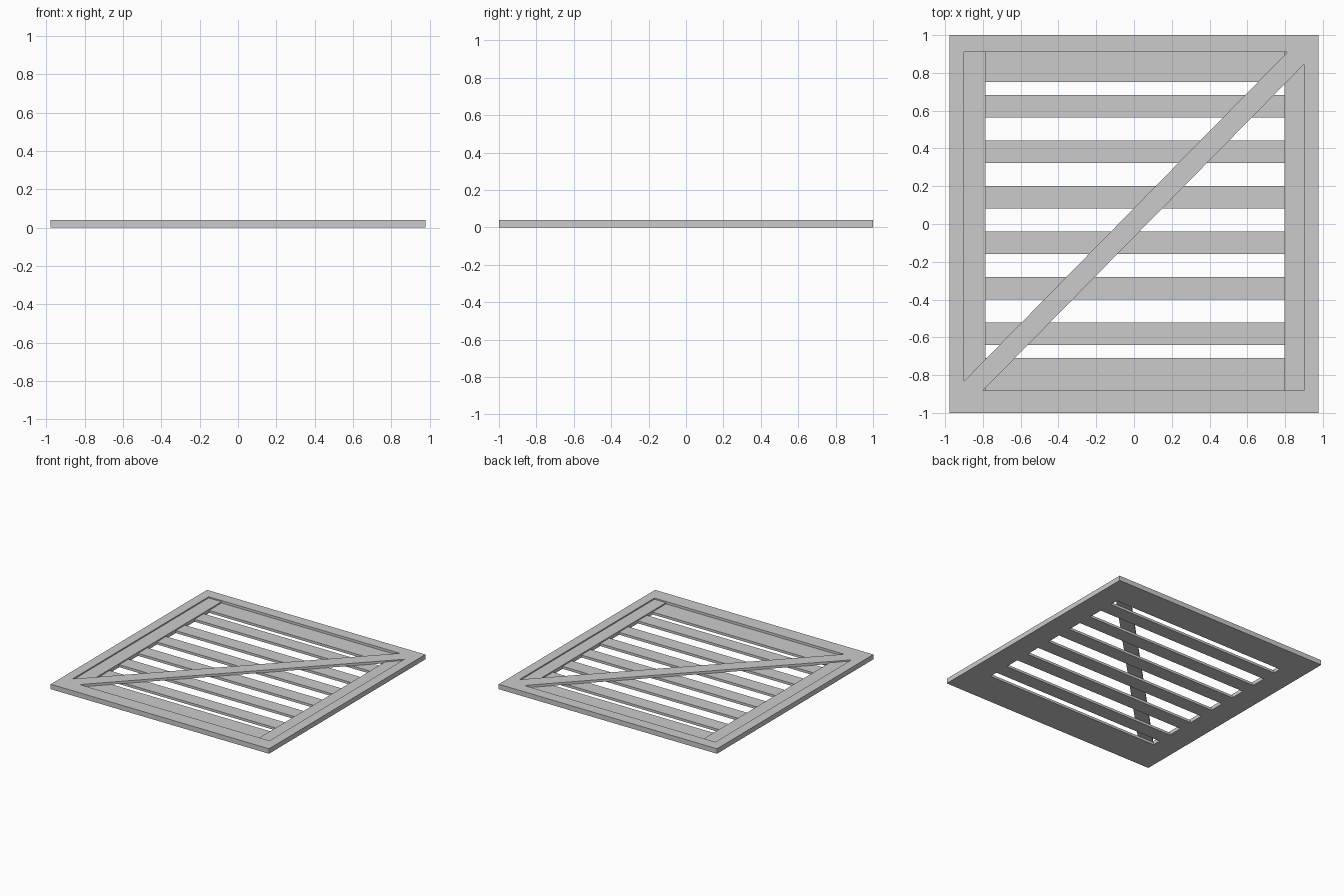
import bpy, bmesh

if "Cube" in bpy.data.objects:
    bpy.data.objects.remove(bpy.data.objects["Cube"])

RIM_Z, BOARD_Z, SLAT_Z = 0.04, 0.03, 0.02
X_OUT, X_IN = 0.978, 0.90
Y_TOP, Y_BOT = 0.91, -0.882
X_L, X_R = -0.785, 0.797


def prism(name, outlines, z0, z1):
    """One object holding an extruded solid for each outline (counter-clockwise)."""
    bm = bmesh.new()
    for pts in outlines:
        low = [bm.verts.new((x, y, z0)) for x, y in pts]
        top = [bm.verts.new((x, y, z1)) for x, y in pts]
        bm.faces.new(low[::-1])
        bm.faces.new(top)
        n = len(pts)
        for i in range(n):
            j = (i + 1) % n
            bm.faces.new((low[i], low[j], top[j], top[i]))
    mesh = bpy.data.meshes.new(name)
    bm.to_mesh(mesh)
    bm.free()
    ob = bpy.data.objects.new(name, mesh)
    bpy.context.collection.objects.link(ob)
    return ob


def rect(x0, x1, y0, y1):
    return [(x0, y0), (x1, y0), (x1, y1), (x0, y1)]


def cut(target, cutter):
    mod = target.modifiers.new(cutter.name, 'BOOLEAN')
    mod.operation = 'DIFFERENCE'
    mod.solver = 'EXACT'
    mod.object = cutter
    bpy.context.view_layer.objects.active = target
    bpy.ops.object.modifier_apply(modifier=mod.name)
    bpy.data.objects.remove(cutter)


# Frame with raised rim, stepped side boards and slats
frame = prism("slatted_frame", [rect(-X_OUT, X_OUT, -1, 1)], 0, RIM_Z)
cut(frame, prism("board_recess", [rect(-X_IN, X_IN, Y_BOT, Y_TOP)], BOARD_Z, 0.1))
cut(frame, prism("slat_recess", [rect(X_L, X_R, Y_BOT, Y_TOP)], SLAT_Z, 0.1))

# Gaps between the slats: six narrow-pitch slats, wider end boards
slats = [(-0.64 + 0.241 * i, -0.522 + 0.241 * i) for i in range(6)]
edges = [-0.71] + [y for s in slats for y in s] + [0.752]
gaps = [rect(X_L, X_R, edges[i], edges[i + 1]) for i in range(0, len(edges), 2)]
cut(frame, prism("slat_gaps", gaps, -0.1, 0.1))

# Diagonal brace, flush with the rim and trimmed to its corners
prism("diagonal_brace", [[(-X_IN, Y_BOT), (-0.80, Y_BOT), (X_IN, 0.845),
                          (X_IN, Y_TOP), (0.812, Y_TOP), (-X_IN, -0.832)]],
      SLAT_Z, RIM_Z)
